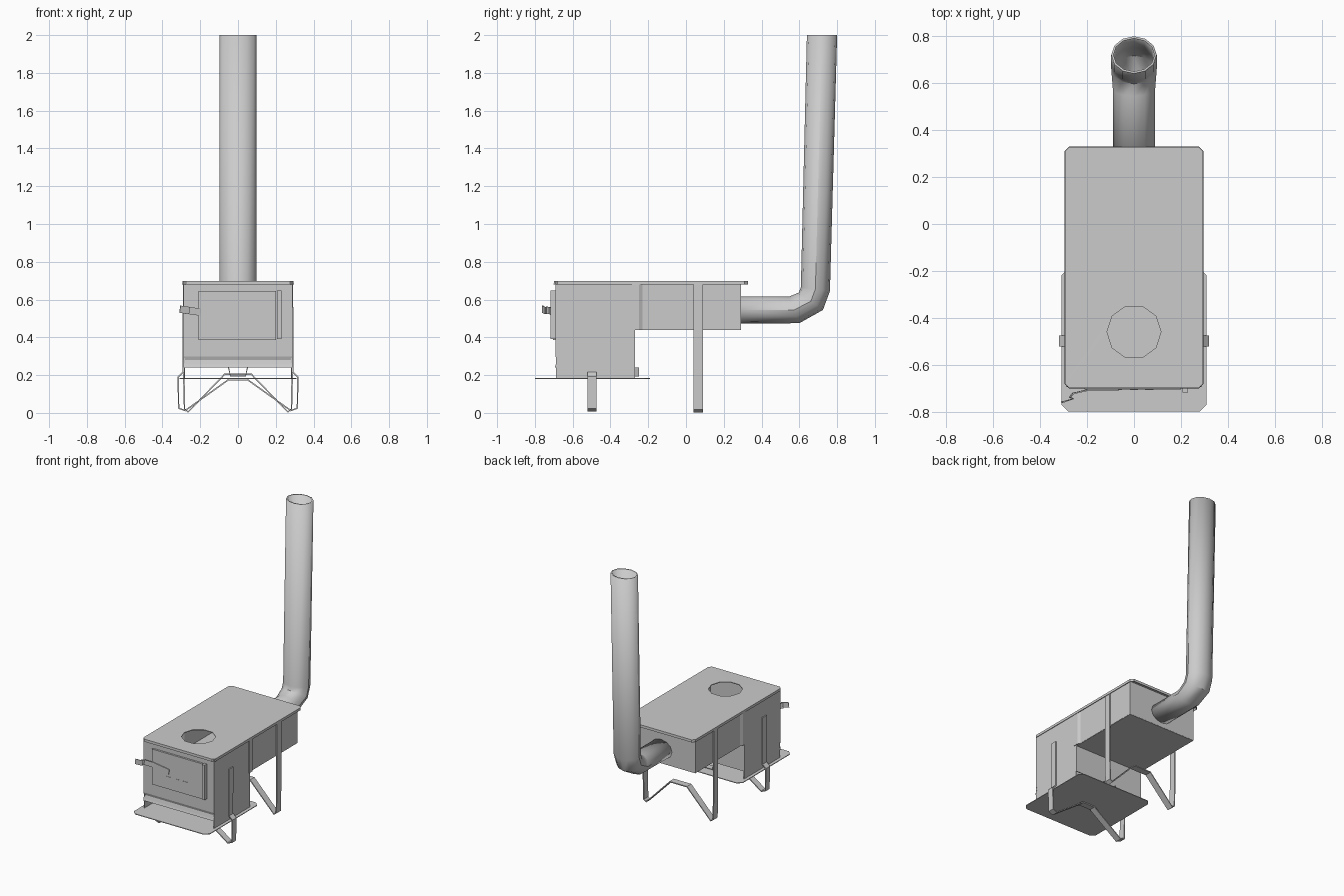
import bpy, bmesh
from math import sin, cos, pi
from mathutils import Vector

if "Cube" in bpy.data.objects:
    bpy.data.objects.remove(bpy.data.objects["Cube"])


def finish(name, bm, thick=0.0):
    bmesh.ops.recalc_face_normals(bm, faces=bm.faces)
    me = bpy.data.meshes.new(name)
    bm.to_mesh(me)
    bm.free()
    ob = bpy.data.objects.new(name, me)
    bpy.context.collection.objects.link(ob)
    if thick:
        m = ob.modifiers.new("thickness", "SOLIDIFY")
        m.thickness = thick
        m.offset = 0
    return ob


def box(name, x0, x1, y0, y1, z0, z1):
    bm = bmesh.new()
    bmesh.ops.create_cube(bm, size=1)
    for v in bm.verts:
        v.co = Vector(((x0 + x1) / 2 + v.co.x * (x1 - x0),
                       (y0 + y1) / 2 + v.co.y * (y1 - y0),
                       (z0 + z1) / 2 + v.co.z * (z1 - z0)))
    return finish(name, bm)


def strip(name, pts, offset, thick=0.006):
    """Bent sheet: a path swept along one offset vector."""
    bm = bmesh.new()
    a = [bm.verts.new(p) for p in pts]
    b = [bm.verts.new(Vector(p) + Vector(offset)) for p in pts]
    for i in range(len(pts) - 1):
        bm.faces.new((a[i], a[i + 1], b[i + 1], b[i]))
    return finish(name, bm, thick)


def chamfered(x, y0, y1, c):
    return [(-x + c, y0), (x - c, y0), (x, y0 + c), (x, y1 - c),
            (x - c, y1), (-x + c, y1), (-x, y1 - c), (-x, y0 + c)]


def mirrored(half):
    return half + [(-x, y, z) for x, y, z in reversed(half)]


# top plate with cooking hole and downturned rim
bm = bmesh.new()
rim = [bm.verts.new((x, y, 0.697)) for x, y in chamfered(0.293, -0.698, 0.327, 0.018)]
hole = [bm.verts.new((0.115 * cos(i * pi / 5), -0.46 + 0.115 * sin(i * pi / 5), 0.697))
        for i in range(10)]
outer = [bm.edges.new((rim[i], rim[(i + 1) % 8])) for i in range(8)]
inner = [bm.edges.new((hole[i], hole[(i + 1) % 10])) for i in range(10)]
bmesh.ops.triangle_fill(bm, edges=outer + inner, use_beauty=True)
skirt = [bm.verts.new((v.co.x, v.co.y, 0.68)) for v in rim]
for i in range(8):
    j = (i + 1) % 8
    bm.faces.new((rim[i], rim[j], skirt[j], skirt[i]))
finish("top_plate", bm, 0.005)

# ash tray under the firebox
bm = bmesh.new()
bm.faces.new([bm.verts.new((x, y, 0.182)) for x, y in chamfered(0.31, -0.80, -0.19, 0.03)])
finish("ash_tray", bm, 0.005)

# firebox: sides, back, and front with a rolled lower lip
for side, s in (("left", -1), ("right", 1)):
    x = s * 0.284
    box("firebox_%s_side" % side, x - 0.003, x + 0.003, -0.688, -0.27, 0.182, 0.695)
box("firebox_back", -0.284, 0.284, -0.275, -0.269, 0.24, 0.44)
strip("firebox_front",
      [(-0.288, y, z) for y, z in ((-0.688, 0.695), (-0.688, 0.30), (-0.681, 0.28),
                                   (-0.687, 0.255), (-0.692, 0.24))], (0.576, 0, 0))
strip("air_tab", [(-0.05, -0.30, 0.24), (-0.04, -0.30, 0.195),
                  (0.04, -0.30, 0.195), (0.05, -0.30, 0.24)], (0, 0.05, 0), 0.005)

# rear smoke chamber
strip("smoke_chamber_walls",
      mirrored([(0.289, -0.285, 0.44), (0.289, -0.25, 0.44),
                (0.278, -0.23, 0.44), (0.278, 0.29, 0.44)]), (0, 0, 0.255))
box("smoke_chamber_floor", -0.279, 0.279, -0.28, 0.291, 0.438, 0.444)

# door, hinge and vents
box("door", -0.21, 0.20, -0.705, -0.69, 0.385, 0.645)
box("door_hinge", 0.207, 0.23, -0.718, -0.688, 0.39, 0.647)
for i, x in enumerate((-0.07, 0.0, 0.065)):
    box("door_vent_%d" % (i + 1), x - 0.018, x + 0.018, -0.708, -0.70, 0.43, 0.477)

# latch handle bent away from the door
strip("door_handle", [(-0.07, -0.708, 0.495), (-0.20, -0.708, 0.514), (-0.262, -0.722, 0.523),
                      (-0.275, -0.738, 0.524), (-0.262, -0.745, 0.523), (-0.31, -0.76, 0.53)],
      (0.005, 0, 0.038), 0.006)

# bent strap legs
strip("front_legs", mirrored([(0.290, -0.522, 0.56), (0.290, -0.522, 0.215), (0.317, -0.522, 0.19),
                              (0.314, -0.522, 0.025), (0.280, -0.522, 0.012),
                              (0.05, -0.522, 0.176)]), (0, 0.047, 0), 0.008)
strip("rear_legs", mirrored([(0.287, 0.04, 0.69), (0.287, 0.04, 0.20), (0.283, 0.04, 0.02),
                             (0.264, 0.04, 0.005), (0.07, 0.04, 0.205)]), (0, 0.05, 0), 0.008)

# flue pipe: rings given by their upper/inner and lower/outer edge points (y, z)
rings = [((0.28, 0.615), (0.28, 0.472)), ((0.545, 0.615), (0.60, 0.475)),
         ((0.597, 0.637), (0.725, 0.545)), ((0.608, 0.665), (0.762, 0.645)),
         ((0.64, 2.0), (0.80, 2.0))]
N = 12
bm = bmesh.new()
loops = []
for k, (p, q) in enumerate(rings):
    mid = Vector((0, (p[0] + q[0]) / 2, (p[1] + q[1]) / 2))
    rad = Vector((0, p[0] - q[0], p[1] - q[1])) / 2
    w = 0.09 if k < 2 else 0.097
    loops.append([bm.verts.new(mid + rad * cos(2 * pi * i / N) + Vector((w * sin(2 * pi * i / N), 0, 0)))
                  for i in range(N)])
for a, b in zip(loops, loops[1:]):
    for i in range(N):
        j = (i + 1) % N
        bm.faces.new((a[i], a[j], b[j], b[i]))
pipe = finish("flue_pipe", bm, 0.01)
pipe.modifiers["thickness"].offset = -1
bpy.context.view_layer.objects.active = pipe
pipe.select_set(True)
bpy.ops.object.shade_smooth_by_angle(angle=0.6)
